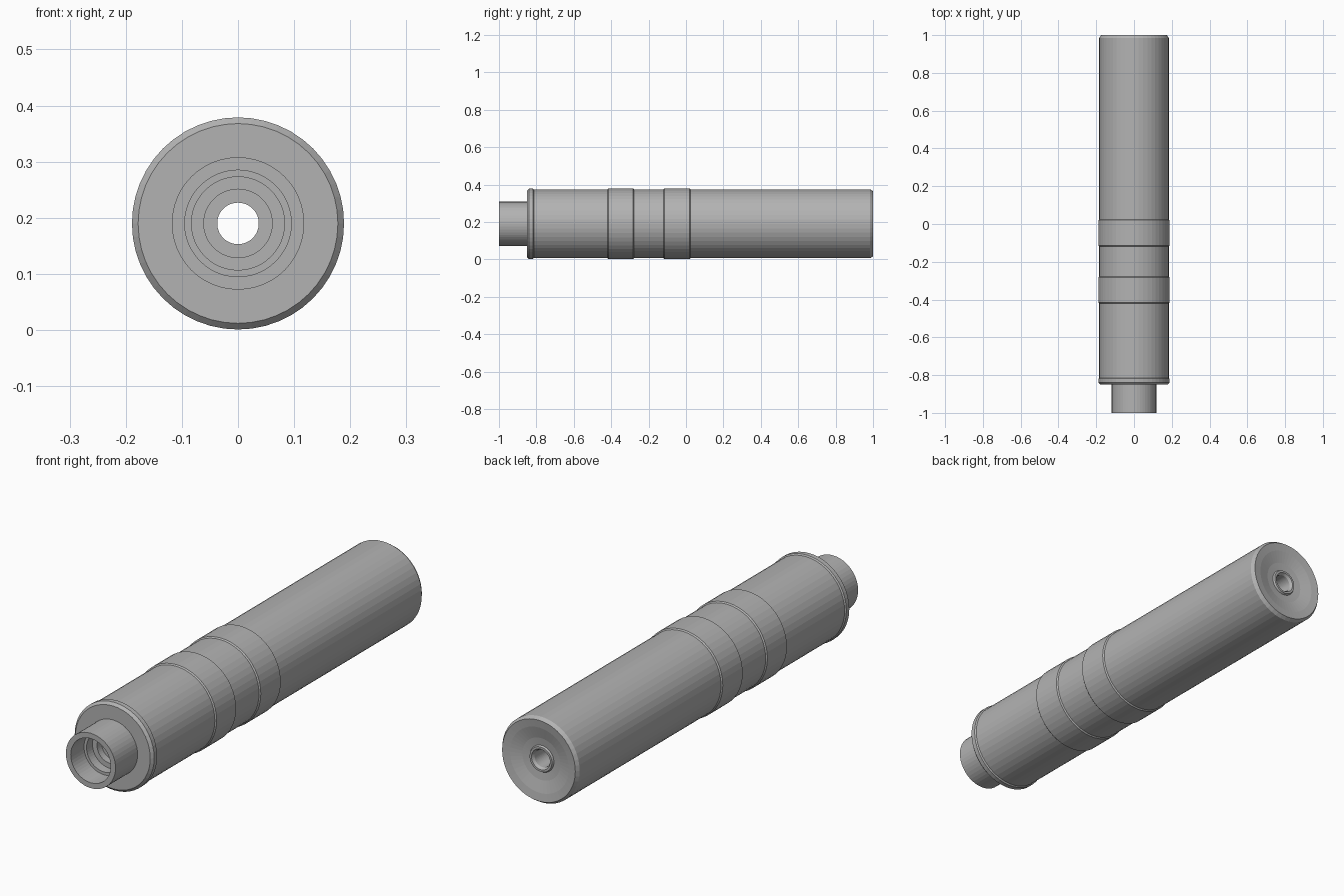
import bpy, bmesh, math

SIDES = 48
AXIS_Z = 0.19

cube = bpy.data.objects.get("Cube")
if cube:
    bpy.data.objects.remove(cube, do_unlink=True)

grey = bpy.data.materials.new("plain_grey")
grey.use_nodes = True
colour = (0.45, 0.45, 0.45, 1)
grey.diffuse_color = colour
grey.node_tree.nodes["Principled BSDF"].inputs["Base Color"].default_value = colour


def lathe(name, profile):
    """Revolve a closed (y, radius) profile around the long axis."""
    bm = bmesh.new()
    rings = []
    for y, r in profile:
        ring = []
        for i in range(SIDES):
            a = 2 * math.pi * i / SIDES
            ring.append(bm.verts.new((r * math.cos(a), y, AXIS_Z + r * math.sin(a))))
        rings.append(ring)
    for k, ring in enumerate(rings):
        other = rings[(k + 1) % len(rings)]
        for i in range(SIDES):
            j = (i + 1) % SIDES
            bm.faces.new((ring[i], ring[j], other[j], other[i]))
    bmesh.ops.recalc_face_normals(bm, faces=bm.faces)
    mesh = bpy.data.meshes.new(name)
    bm.to_mesh(mesh)
    bm.free()
    mesh.materials.append(grey)
    obj = bpy.data.objects.new(name, mesh)
    bpy.context.collection.objects.link(obj)
    return obj


def band(name, start, end, bevel, radius=0.189, inner=0.18):
    """Raised ring with chamfered edges."""
    lathe(name, [(start, inner), (start, radius - bevel), (start + bevel, radius),
                 (end - bevel, radius), (end, radius - bevel), (end, inner)])


# Main tube with threaded-neck socket in front, bore, and dished rear cap
lathe("main_tube", [
    (-1.0, 0.095), (-1.0, 0.118), (-0.845, 0.118), (-0.845, 0.17),
    (-0.82, 0.184), (0.985, 0.184), (1.0, 0.174),
    (0.995, 0.14), (0.982, 0.09), (0.978, 0.057),
    (0.986, 0.053), (0.986, 0.044), (0.975, 0.037),
    (-0.84, 0.037), (-0.84, 0.061), (-0.87, 0.061),
    (-0.87, 0.083), (-0.91, 0.083), (-0.91, 0.095),
])

# Front collar and the two raised bands
band("front_collar", -0.85, -0.808, 0.011, inner=0.116)
band("front_band", -0.42, -0.278, 0.005)
band("middle_band", -0.12, 0.025, 0.005)
